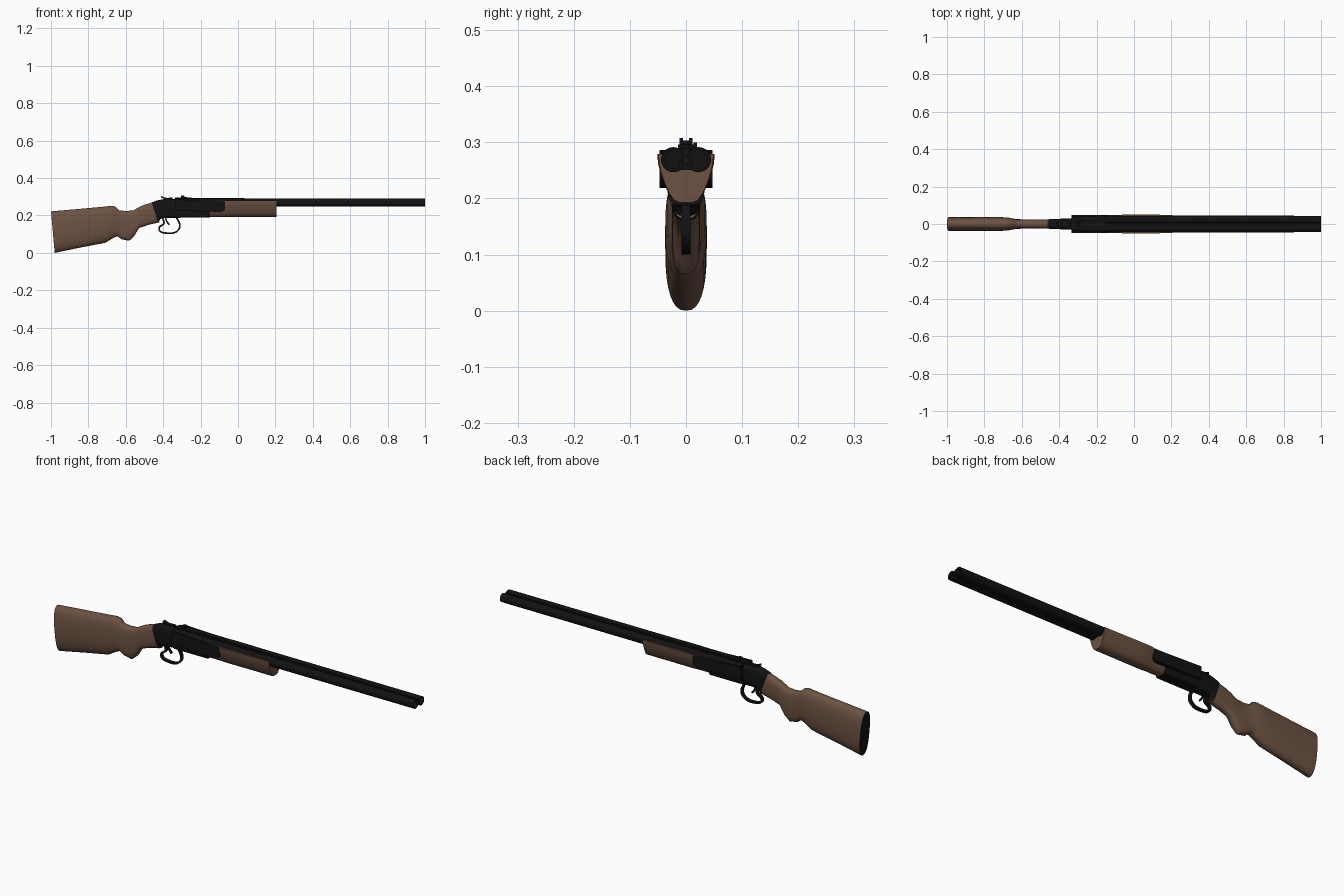
import bpy, bmesh, math
from mathutils import Vector

if "Cube" in bpy.data.objects:
    bpy.data.objects.remove(bpy.data.objects["Cube"])


def material(name, rgb):
    m = bpy.data.materials.new(name)
    m.diffuse_color = (*rgb, 1)
    m.use_nodes = True
    m.node_tree.nodes["Principled BSDF"].inputs["Base Color"].default_value = m.diffuse_color
    return m


WOOD = material("walnut_wood", (0.15, 0.085, 0.055))
BLACK = material("blackened_steel", (0.006, 0.006, 0.006))


def finish(name, bm, mats, angle=35):
    bmesh.ops.recalc_face_normals(bm, faces=bm.faces)
    me = bpy.data.meshes.new(name)
    bm.to_mesh(me)
    bm.free()
    for m in mats:
        me.materials.append(m)
    ob = bpy.data.objects.new(name, me)
    bpy.context.collection.objects.link(ob)
    bpy.ops.object.select_all(action='DESELECT')
    ob.select_set(True)
    bpy.context.view_layer.objects.active = ob
    bpy.ops.object.shade_smooth_by_angle(angle=math.radians(angle))
    return ob


def loft(name, rings, mats, closed=False, angle=35):
    """Skin a list of point rings; cap the ends, or join last ring to first."""
    bm = bmesh.new()
    vs = [[bm.verts.new(p) for p in r] for r in rings]
    n = len(vs[0])
    pairs = list(zip(vs, vs[1:])) + ([(vs[-1], vs[0])] if closed else [])
    for a, b in pairs:
        for i in range(n):
            j = (i + 1) % n
            bm.faces.new((a[i], a[j], b[j], b[i]))
    if not closed:
        bm.faces.new(vs[0]).material_index = len(mats) - 1
        bm.faces.new(vs[-1])
    return finish(name, bm, mats, angle)


def oval(top, bot, hw, power, n=32):
    """Rounded section spanning two side-view points (x, z)."""
    ring = []
    for i in range(n):
        a = 2 * math.pi * i / n
        c, s = math.cos(a), math.sin(a)
        y = hw * math.copysign(abs(c) ** (2 / power), c)
        t = 0.5 + 0.5 * math.copysign(abs(s) ** (2 / power), s)
        ring.append((bot[0] + (top[0] - bot[0]) * t, y,
                     bot[1] + (top[1] - bot[1]) * t))
    return ring


def section(x, half, k=1.0):
    """Mirrored (y, z) half profile at x."""
    return ([(x, y * k, z) for y, z in half] +
            [(x, -y * k, z) for y, z in reversed(half)])


def plate(name, outline, y0, y1, mat):
    """Side-view outline extruded between y0 and y1."""
    return loft(name, [[(x, y, z) for x, z in outline] for y in (y0, y1)], [mat])


def strip(name, path, hw, th, mat):
    """Flat band with half width hw swept along a smooth side-view path."""
    pts = [Vector((p[0], 0, p[1])) for p in path]
    fine = []
    for i in range(len(pts) - 1):
        p0, p1, p2 = pts[max(i - 1, 0)], pts[i], pts[i + 1]
        p3 = pts[min(i + 2, len(pts) - 1)]
        for k in range(5):
            t = k / 5
            fine.append(0.5 * (2 * p1 + (p2 - p0) * t
                        + (2 * p0 - 5 * p1 + 4 * p2 - p3) * t * t
                        + (3 * p1 - p0 - 3 * p2 + p3) * t ** 3))
    fine.append(pts[-1])
    rings = []
    for i, p in enumerate(fine):
        d = (fine[min(i + 1, len(fine) - 1)] - fine[max(i - 1, 0)]).normalized()
        nrm = Vector((-d.z, 0, d.x)) * th
        w = Vector((0, hw, 0))
        rings.append([p + nrm + w, p + nrm - w, p - nrm - w, p - nrm + w])
    return loft(name, rings, [mat], angle=40)


# Stock with pistol grip; the butt end face is black
stock = [
    ((-1.0, .224), (-.98, .002), .037, 2.5),
    ((-.85, .237), (-.85, .029), .037, 2.5),
    ((-.72, .249), (-.71, .056), .037, 2.5),
    ((-.675, .254), (-.665, .083), .034, 2.6),
    ((-.655, .250), (-.645, .091), .030, 2.8),
    ((-.635, .230), (-.622, .075), .026, 3),
    ((-.600, .226), (-.582, .067), .025, 3),
    ((-.560, .229), (-.556, .090), .025, 3),
    ((-.525, .249), (-.530, .134), .025, 3),
    ((-.495, .261), (-.485, .150), .025, 3),
    ((-.455, .273), (-.420, .166), .025, 3),
]
loft("stock", [oval(*s) for s in stock], [WOOD, BLACK], angle=45)

# Receiver: narrow tang flowing into a wider body with side wings
tang = [((-.462, .272), (-.427, .164), .0265, 3.5),
        ((-.435, .282), (-.412, .186), .027, 3.5),
        ((-.400, .289), (-.390, .189), .028, 4),
        ((-.300, .291), (-.300, .190), .030, 4)]
loft("receiver_tang", [oval(*s) for s in tang], [BLACK])
body = [(.010, .190), (.026, .193), (.031, .202), (.033, .215), (.033, .290)]
loft("receiver_body", [section(x, body) for x in (-.335, -.15)], [BLACK])
for side in (1, -1):
    wing = [(-.335, .228), (-.10, .221), (-.08, .224), (-.07, .235),
            (-.07, .278), (-.335, .288)]
    plate("receiver_wing", wing, side * .028, side * .0475, BLACK)

# Fore-end, tapering downwards
fore = [(.012, .195), (.022, .199), (.031, .212), (.038, .228), (.045, .248),
        (.049, .265), (.050, .281), (.044, .281)]
stations = [(-.15, .88), (-.075, .93), (-.06, 1.02), (.04, 1.02), (.06, 1), (.205, .98)]
loft("fore_end", [section(x, fore, k) for x, k in stations], [WOOD])

# Twin hollow barrels
for side in (1, -1):
    rings = []
    for x, r in ((-.33, .0225), (1, .0215), (1, .016), (.85, .016),
                 (.85, .0005), (-.33, .0005)):
        rings.append([(x, side * .0225 + r * math.cos(a), .271 + r * math.sin(a))
                      for a in (2 * math.pi * i / 28 for i in range(28))])
    loft("barrel", rings, [BLACK], closed=True)

# Ribs joining the barrels above and below
plate("top_rib", [(-.33, .275), (.995, .275), (.995, .292), (-.33, .295)],
      -.006, .006, BLACK)
plate("bottom_rib", [(-.33, .253), (.98, .253), (.98, .268), (-.33, .268)],
      -.012, .012, BLACK)

# Trigger guard and trigger
strip("trigger_guard", [(-.405, .192), (-.396, .160), (-.420, .140), (-.416, .117),
                        (-.385, .108), (-.340, .110), (-.314, .132),
                        (-.313, .160), (-.330, .192)], .008, .0045, BLACK)
strip("trigger", [(-.388, .195), (-.382, .172), (-.366, .152)], .005, .004, BLACK)

# Top lever, sight base and rear sight posts
strip("top_lever", [(-.412, .302), (-.385, .293), (-.350, .294)], .008, .004, BLACK)
plate("sight_base", [(-.345, .285), (-.225, .285), (-.25, .298), (-.335, .298)],
      -.014, .014, BLACK)
for side in (1, -1):
    plate("rear_sight_post", [(-.308, .290), (-.283, .290), (-.288, .310), (-.303, .310)],
          side * .005, side * .012, BLACK)
plate("sight_knob", [(-.30, .290), (-.27, .290), (-.275, .302), (-.295, .302)],
      .013, .020, BLACK)

# Settle the lowest point exactly on the ground
objs = [o for o in bpy.data.objects if o.type == 'MESH']
low = min(v.co.z for o in objs for v in o.data.vertices)
for o in objs:
    o.location.z = -low
